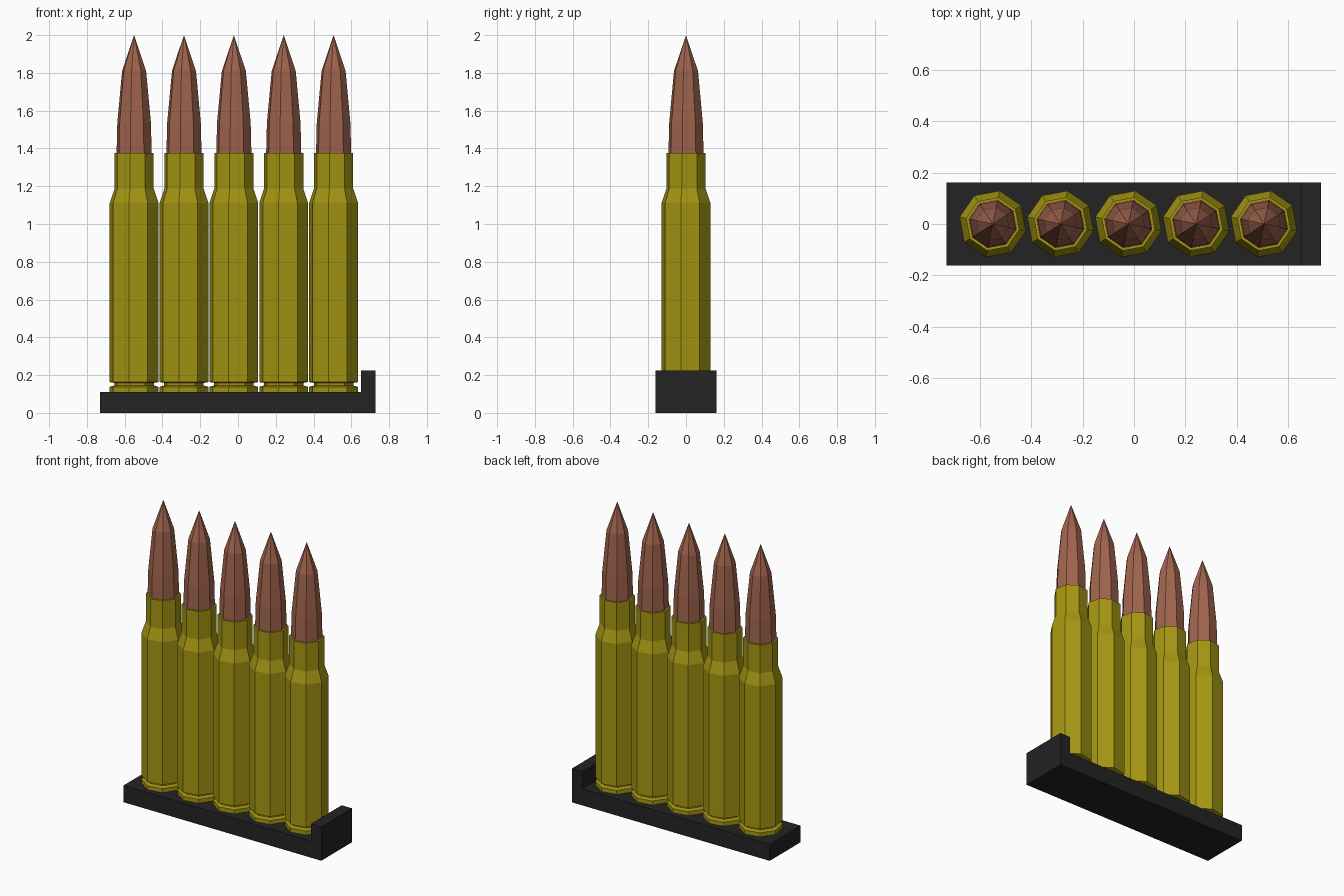
import bpy, bmesh, math

if "Cube" in bpy.data.objects:
    bpy.data.objects.remove(bpy.data.objects["Cube"])

SIDES = 8
TURN = math.radians(-12)


def material(name, color):
    m = bpy.data.materials.new(name)
    m.diffuse_color = (*color, 1)
    m.use_nodes = True
    m.node_tree.nodes["Principled BSDF"].inputs["Base Color"].default_value = m.diffuse_color
    return m


brass = material("brass", (0.376, 0.305, 0.006))
copper = material("copper", (0.352, 0.127, 0.075))
black = material("black steel", (0.017, 0.017, 0.017))


def add_object(name, bm, mat):
    bmesh.ops.recalc_face_normals(bm, faces=bm.faces)
    me = bpy.data.meshes.new(name)
    bm.to_mesh(me)
    bm.free()
    me.materials.append(mat)
    ob = bpy.data.objects.new(name, me)
    bpy.context.collection.objects.link(ob)
    return ob


def lathe(name, profile, x, mat):
    """Eight-sided turned part; a radius of 0 closes to a point."""
    bm = bmesh.new()
    rings = []
    for r, z in profile:
        n = SIDES if r > 0 else 1
        rings.append([bm.verts.new((r * math.cos(TURN + i * math.tau / SIDES),
                                    r * math.sin(TURN + i * math.tau / SIDES), z))
                      for i in range(n)])
    for a, b in zip(rings, rings[1:]):
        for i in range(SIDES):
            j = (i + 1) % SIDES
            if len(b) == 1:
                bm.faces.new((a[i], a[j], b[0]))
            else:
                bm.faces.new((a[i], a[j], b[j], b[i]))
    bm.faces.new(rings[0])
    if len(rings[-1]) > 1:
        bm.faces.new(rings[-1])
    ob = add_object(name, bm, mat)
    ob.location.x = x


# Clip: L-shaped side profile extruded across y
bm = bmesh.new()
outline = [(-0.73, 0), (0.727, 0), (0.727, 0.225), (0.65, 0.225), (0.65, 0.111), (-0.73, 0.111)]
face = bm.faces.new([bm.verts.new((x, -0.162, z)) for x, z in outline])
ext = bmesh.ops.extrude_face_region(bm, geom=[face])
bmesh.ops.translate(bm, vec=(0, 0.324, 0),
                    verts=[v for v in ext["geom"] if isinstance(v, bmesh.types.BMVert)])
add_object("clip_base", bm, black)

# Case: rim, groove, body, shoulder, neck
CASE = [(0.132, 0.105), (0.132, 0.138), (0.107, 0.145), (0.107, 0.159),
        (0.132, 0.163), (0.132, 1.112), (0.106, 1.188), (0.106, 1.375)]
# Bullet: tapered jacket and point
BULLET = [(0.095, 1.36), (0.095, 1.375), (0.091, 1.535), (0.065, 1.81), (0, 2.0)]

for k in range(5):
    x = -0.55 + 0.264 * k
    lathe(f"case_{k + 1}", CASE, x, brass)
    lathe(f"bullet_{k + 1}", BULLET, x, copper)
